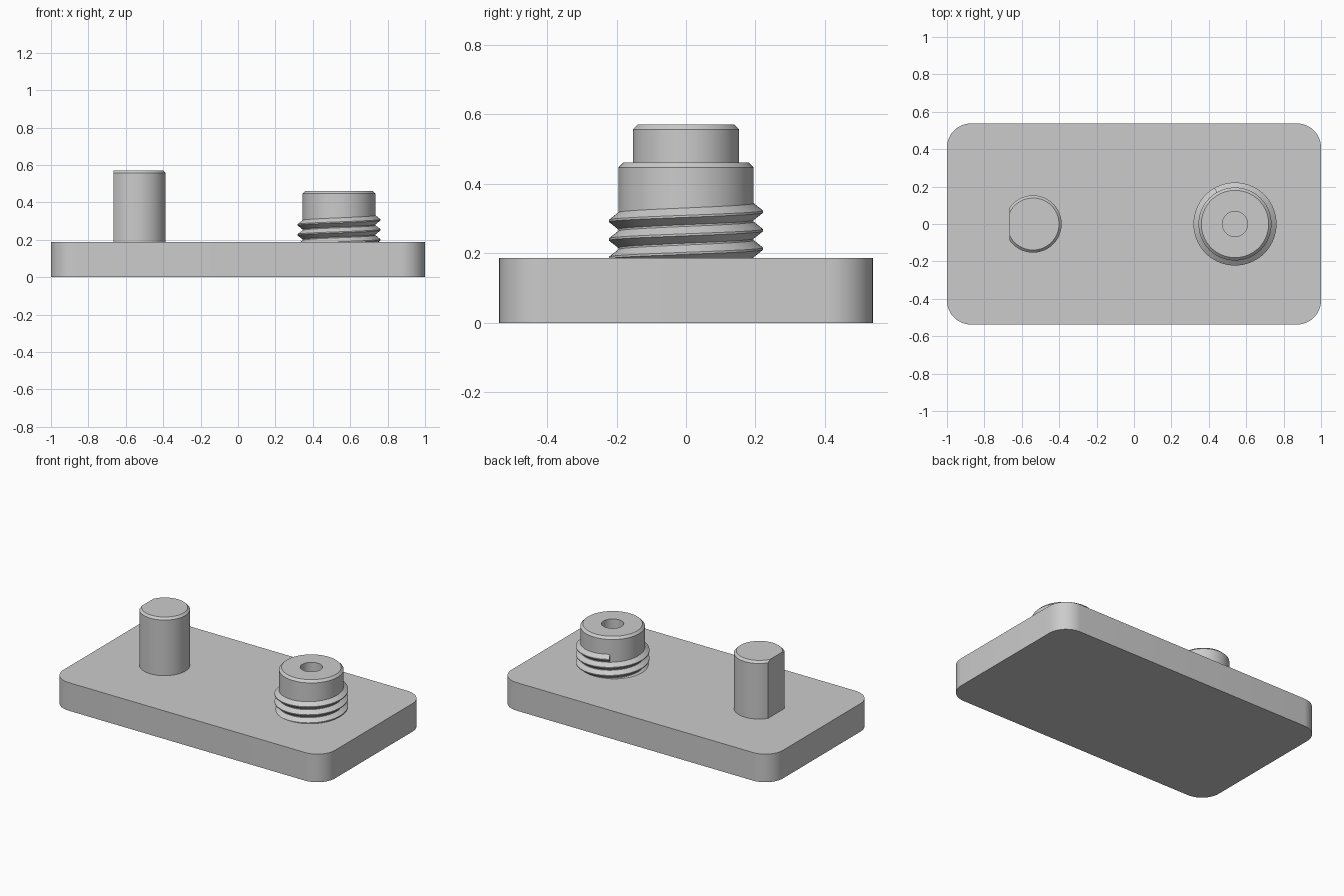
import bpy, bmesh, math
from mathutils import Matrix, Vector

if "Cube" in bpy.data.objects:
    bpy.data.objects.remove(bpy.data.objects["Cube"])

grey = bpy.data.materials.new("plain_grey")
grey.use_nodes = True
colour = (0.6, 0.6, 0.6, 1)
grey.diffuse_color = colour
grey.node_tree.nodes["Principled BSDF"].inputs["Base Color"].default_value = colour

PLATE_TOP = 0.187
PIN_X, COLLAR_X = -0.54, 0.54
SINK = 0.05  # how far the posts run into the plate


def finish(name, bm, x=0):
    """Turn a bmesh into a smooth-shaded grey object with sharp edges kept."""
    bmesh.ops.recalc_face_normals(bm, faces=bm.faces)
    mesh = bpy.data.meshes.new(name)
    bm.to_mesh(mesh)
    bm.free()
    mesh.materials.append(grey)
    mesh.shade_smooth()
    mesh.set_sharp_from_angle(angle=math.radians(30))
    obj = bpy.data.objects.new(name, mesh)
    obj.location.x = x
    bpy.context.collection.objects.link(obj)
    return obj


def lathe(profile, steps=96):
    """Spin a (radius, height) profile around z."""
    bm = bmesh.new()
    verts = [bm.verts.new((r, 0, z)) for r, z in profile]
    edges = [bm.edges.new(pair) for pair in zip(verts, verts[1:])]
    bmesh.ops.spin(bm, geom=verts + edges, cent=(0, 0, 0), axis=(0, 0, 1),
                   angle=math.tau, steps=steps, use_duplicate=False)
    bmesh.ops.remove_doubles(bm, verts=bm.verts, dist=1e-5)
    return bm


# Base plate with rounded corners
half_x, half_y, radius, arc = 1.0, 0.538, 0.13, 12
bm = bmesh.new()
outline = []
for quarter, (sx, sy) in enumerate([(1, 1), (-1, 1), (-1, -1), (1, -1)]):
    for i in range(arc + 1):
        a = (quarter + i / arc) * math.pi / 2
        outline.append(bm.verts.new((sx * (half_x - radius) + radius * math.cos(a),
                                     sy * (half_y - radius) + radius * math.sin(a), 0)))
bottom = bm.faces.new(outline)
top = bmesh.ops.extrude_face_region(bm, geom=[bottom], use_keep_orig=True)
bmesh.ops.translate(bm, vec=(0, 0, PLATE_TOP),
                    verts=[v for v in top["geom"] if isinstance(v, bmesh.types.BMVert)])
finish("base_plate", bm)

# Tall pin with a chamfered top and one flat side
bm = lathe([(0, PLATE_TOP - SINK), (0.153, PLATE_TOP - SINK),
            (0.153, 0.557), (0.139, 0.571), (0, 0.571)])
cut = bmesh.ops.bisect_plane(bm, geom=bm.verts[:] + bm.edges[:] + bm.faces[:],
                             plane_co=(-0.125, 0, 0), plane_no=(-1, 0, 0),
                             clear_outer=True)
bmesh.ops.holes_fill(bm, edges=[e for e in bm.edges if e.is_boundary])
finish("flat_sided_pin", bm, PIN_X)

# Collar with a chamfered rim and a blind hole
CORE = 0.195
bm = lathe([(0, PLATE_TOP - SINK), (CORE, PLATE_TOP - SINK), (CORE, 0.447),
            (0.18, 0.462), (0.067, 0.462), (0.067, PLATE_TOP), (0, PLATE_TOP)])
finish("collar", bm, COLLAR_X)

# Right-handed screw thread rising out of the plate around the collar
PITCH, CREST = 0.0533, 0.222
section = [(CORE - 0.01, -0.032), (CREST, -0.003), (CREST, 0.003), (CORE - 0.01, 0.032)]
bm = bmesh.new()
rings = []
for degrees in range(-1050, 121, 5):
    a = math.radians(degrees)
    z = 0.32 + PITCH * (degrees - 90) / 360
    spin = Matrix.Rotation(a, 3, "Z")
    rings.append([bm.verts.new(spin @ Vector((r, 0, z + dz))) for r, dz in section])
for low, high in zip(rings, rings[1:]):
    for i in range(4):
        j = (i + 1) % 4
        bm.faces.new((low[i], low[j], high[j], high[i]))
bm.faces.new(rings[0])
bm.faces.new(rings[-1])
finish("screw_thread", bm, COLLAR_X)
